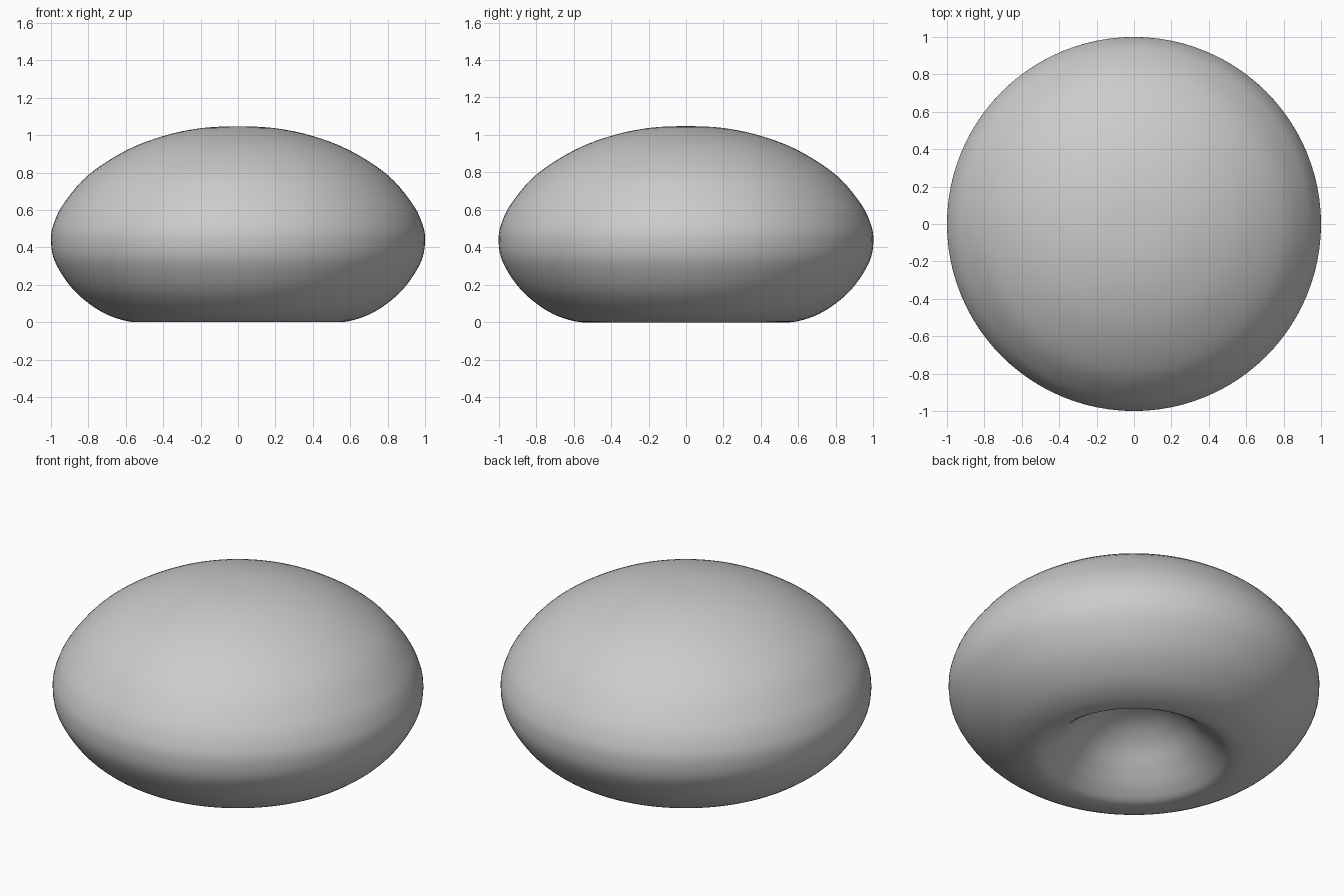
import bpy, bmesh
from math import sin, cos, tau
from mathutils import Vector

if "Cube" in bpy.data.objects:
    bpy.data.objects.remove(bpy.data.objects["Cube"])

# Half profile (radius, height): dome top, round side, rolled rim, hollow underside
PROFILE = [(0, 1.05), (0.2, 1.04), (0.4, 0.998), (0.6, 0.92), (0.8, 0.79),
           (0.93, 0.64), (0.985, 0.53), (1.0, 0.44), (0.98, 0.33), (0.9, 0.2),
           (0.8, 0.105), (0.68, 0.035), (0.54, 0.003), (0.45, 0.045),
           (0.36, 0.125), (0.26, 0.225), (0.14, 0.295), (0, 0.32)]
SIDES, STEPS = 96, 5


def smooth_profile(points, steps):
    """Catmull-Rom curve through the points, mirrored across the axis at both ends."""
    p = [Vector(q) for q in points]
    p = [Vector((-p[1].x, p[1].y))] + p + [Vector((-p[-2].x, p[-2].y))]
    out = []
    for a, b, c, d in zip(p, p[1:], p[2:], p[3:]):
        for i in range(steps):
            t = i / steps
            out.append(0.5 * (2 * b + (c - a) * t + (2 * a - 5 * b + 4 * c - d) * t**2
                              + (3 * b - a - 3 * c + d) * t**3))
    return out + [p[-2]]


# Domed cap, revolved around z with a single vertex at each pole
curve = smooth_profile(PROFILE, STEPS)
low = min(q.y for q in curve)
bm = bmesh.new()
top = bm.verts.new((0, 0, curve[0].y - low))
bottom = bm.verts.new((0, 0, curve[-1].y - low))
rings = [[bm.verts.new((q.x * cos(tau * k / SIDES), q.x * sin(tau * k / SIDES), q.y - low))
          for k in range(SIDES)] for q in curve[1:-1]]
for k in range(SIDES):
    n = (k + 1) % SIDES
    bm.faces.new((top, rings[0][k], rings[0][n]))
    bm.faces.new((bottom, rings[-1][n], rings[-1][k]))
    for r, s in zip(rings, rings[1:]):
        bm.faces.new((r[k], s[k], s[n], r[n]))
bmesh.ops.recalc_face_normals(bm, faces=bm.faces)
for f in bm.faces:
    f.smooth = True

mesh = bpy.data.meshes.new("domed_cap")
bm.to_mesh(mesh)
bm.free()
cap = bpy.data.objects.new("domed_cap", mesh)
bpy.context.collection.objects.link(cap)
